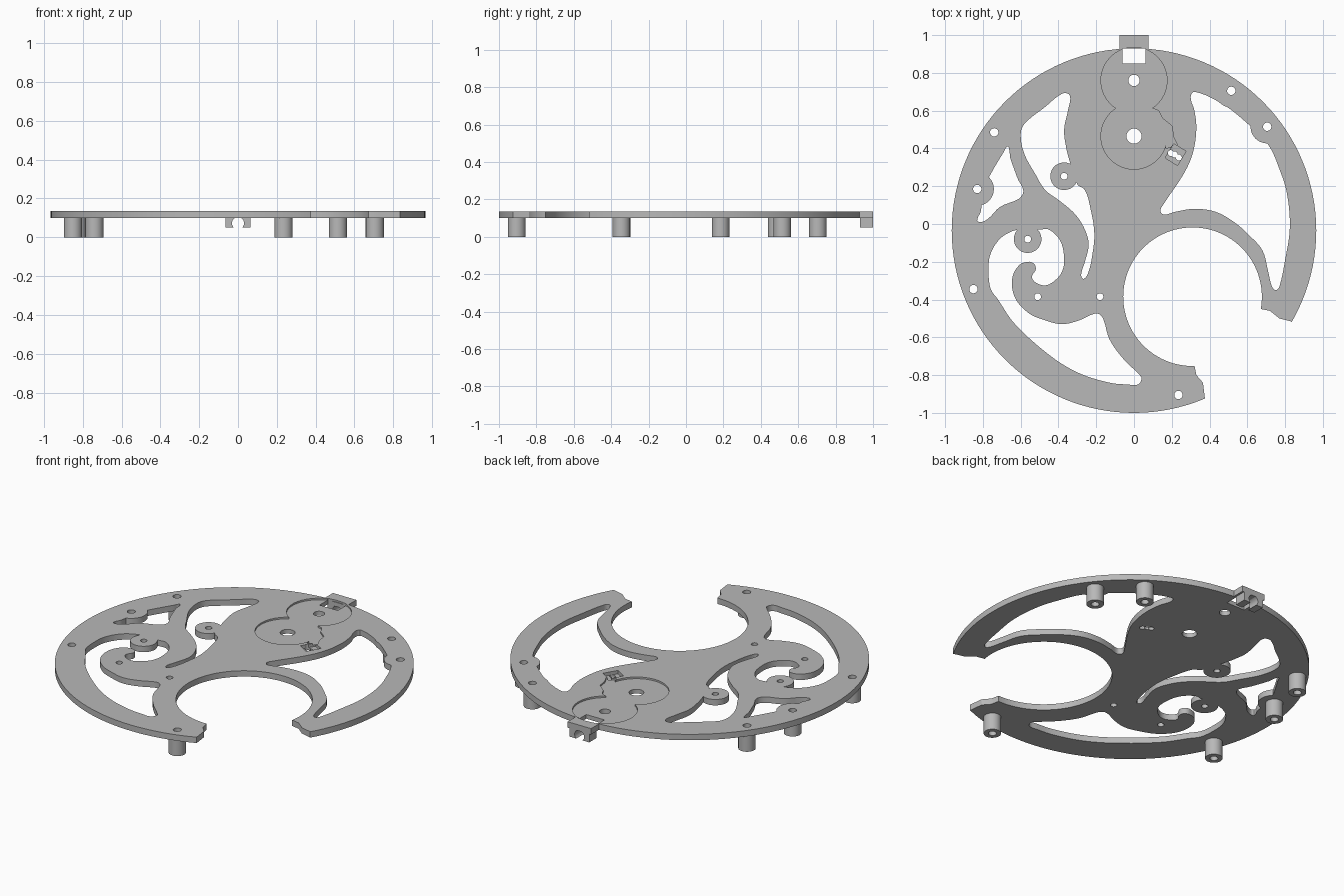
import bpy, bmesh, math
from mathutils import Vector
from mathutils.geometry import interpolate_bezier

default_cube = bpy.data.objects.get("Cube")
if default_cube:
    bpy.data.objects.remove(default_cube, do_unlink=True)

BOTTOM, TOP = 0.10, 0.135
LOW, HIGH = BOTTOM - 0.2, TOP + 0.1
RIM_CENTRE = (0, -0.035)

grey = bpy.data.materials.new("plain grey")
grey.use_nodes = True
grey.diffuse_color = (0.48, 0.48, 0.48, 1)
grey.node_tree.nodes["Principled BSDF"].inputs["Base Color"].default_value = grey.diffuse_color


def prism(name, outline, low, high):
    """Upright solid with the given outline."""
    bm = bmesh.new()
    face = bm.faces.new([bm.verts.new((p[0], p[1], low)) for p in outline])
    extruded = bmesh.ops.extrude_face_region(bm, geom=[face])["geom"]
    moved = [v for v in extruded if isinstance(v, bmesh.types.BMVert)]
    bmesh.ops.translate(bm, verts=moved, vec=(0, 0, high - low))
    bmesh.ops.recalc_face_normals(bm, faces=bm.faces)
    mesh = bpy.data.meshes.new(name)
    bm.to_mesh(mesh)
    bm.free()
    mesh.materials.append(grey)
    obj = bpy.data.objects.new(name, mesh)
    bpy.context.collection.objects.link(obj)
    return obj


def circle(centre, radius, sides=48):
    turns = [math.tau * i / sides for i in range(sides)]
    return [(centre[0] + radius * math.cos(a), centre[1] + radius * math.sin(a)) for a in turns]


def rectangle(left, right, front, back):
    return [(left, front), (right, front), (right, back), (left, back)]


def hundredths(points):
    return [Vector((x / 100, y / 100)) for x, y in points]


def smooth_loop(points, steps=5):
    """Closed smooth outline through a few points."""
    pts = hundredths(points)
    count = len(pts)
    tangents = [(pts[(i + 1) % count] - pts[i - 1]).normalized() for i in range(count)]
    outline = []
    for i in range(count):
        j = (i + 1) % count
        reach = (pts[j] - pts[i]).length * 0.35
        start, end = pts[i] + tangents[i] * reach, pts[j] - tangents[j] * reach
        outline += interpolate_bezier(pts[i], start, end, pts[j], steps + 1)[:-1]
    return outline


def combine(target, other, operation="DIFFERENCE"):
    """Apply a boolean and discard the helper solid."""
    other.hide_render = True
    modifier = target.modifiers.new("shape", "BOOLEAN")
    modifier.operation = operation
    modifier.solver = "EXACT"
    modifier.object = other
    bpy.context.view_layer.update()
    graph = bpy.context.evaluated_depsgraph_get()
    mesh = bpy.data.meshes.new_from_object(target.evaluated_get(graph))
    target.modifiers.clear()
    target.data = mesh
    bpy.data.objects.remove(other, do_unlink=True)


def cut(target, outline, low=LOW, high=HIGH):
    combine(target, prism("cutter", outline, low, high))


# Positions of the legs and of the flat lugs
legs = hundredths([(23.5, -90.5), (-85, -34.5), (-83, 18.5), (-74, 48.5), (51.5, 70.5), (70.5, 51.5)])
lugs = hundredths([(-37, 25.3), (-56.3, -8)])
bosses = [(p, 0.088) for p in legs] + [(p, 0.073) for p in lugs]

# Decorative openings in the plate
right_crescent = [
    (32, 70), (46, 64), (58, 55), (71, 42), (77, 29), (81, 16), (82.5, -2), (80, -19),
    (77, -33), (75, -35), (73, -33), (71, -25), (68, -14), (61, -6), (53, 1), (43, 6.5),
    (32, 8), (22, 6.5), (16, 5), (14, 7), (16, 11), (26, 26), (31, 37), (33, 50),
    (32, 60), (30, 67)]
small_leaf = [
    (-67, 41), (-69, 38), (-75, 28), (-80, 18), (-81, 7), (-83, 2), (-81, 1),
    (-77, 3), (-71, 9), (-59, 15.5), (-62, 25), (-65.5, 35), (-66, 39)]
long_leaf = [
    (-34, 68), (-38, 69), (-47, 62), (-58, 53), (-60, 47), (-58, 37), (-52, 26), (-47, 18),
    (-39, 12), (-31, 5), (-26, -3), (-24, -11), (-26, -20), (-28, -27), (-26.5, -29),
    (-24, -25), (-22, -16), (-21, -5), (-23, 8), (-26, 18), (-30, 21), (-34, 33),
    (-36, 41), (-37, 50), (-35, 60)]
scroll = [
    (-77, -23), (-76, -16), (-72, -9), (-67, -5), (-61, -3), (-50, -3), (-45, -3),
    (-39, -9), (-37, -18), (-38, -25), (-42, -30), (-47, -32.5), (-52, -31), (-54, -28),
    (-52, -24), (-53, -21), (-56, -20), (-61, -22), (-64.5, -29), (-63, -39), (-56, -47),
    (-47, -51), (-38, -53), (-29, -51), (-21, -47.5), (-18, -48), (-16, -51), (-13, -61),
    (-6, -71), (3, -80), (4, -82), (2, -85), (-3, -85), (-13, -84), (-29, -79),
    (-44, -70), (-63, -53), (-72, -40), (-76, -34)]

# Round plate with its back tab
plate = prism("main_plate", circle(RIM_CENTRE, 0.965, 128), BOTTOM, TOP)
combine(plate, prism("tab", rectangle(-0.077, 0.077, 0.88, 1.0), BOTTOM, TOP), "UNION")

# Openings, each leaving material around the bosses
for points in (right_crescent, small_leaf, long_leaf, scroll):
    opening = prism("opening", smooth_loop(points), LOW, HIGH)
    for centre, radius in bosses:
        cut(opening, circle(centre, radius), LOW - 0.1, HIGH + 0.1)
    combine(plate, opening)

# Large round bay and the broken gap in the rim
bay_centre = (0.31, -0.385)
cut(plate, circle(bay_centre, 0.367, 96))
gap = [(31, -38), (32, -75), (33, -80), (36.5, -84), (37.5, -92), (42, -115), (120, -80),
       (83, -51.5), (77, -50), (72, -46), (67, -45)]
cut(plate, hundredths(gap))

# Shallow gear pockets with a lever recess
gear_centres = [(0, 0.76), (0, 0.465)]
floor = TOP - 0.01
for centre in gear_centres:
    cut(plate, circle(centre, 0.175, 72), floor)
lever = [(8, 62), (13, 60), (15, 56), (20, 52), (21, 46), (23, 42), (17, 40), (17, 46), (5, 48)]
cut(plate, hundredths(lever), floor)
cut(plate, hundredths([(21, 42.5), (27.5, 38.5), (23, 31), (16.5, 35)]), TOP - 0.02)

# Through holes
cut(plate, rectangle(-0.06, 0.06, 0.85, 0.93))
for centre, radius in zip(gear_centres, (0.03, 0.04)):
    cut(plate, circle(centre, radius))
for centre in hundredths([(19.5, 37.5), (21.5, 36.8), (23.7, 35.2)]):
    cut(plate, circle(centre, 0.016, 24))
for centre in lugs + hundredths([(-51, -38.5), (-18, -38.5)]):
    cut(plate, circle(centre, 0.018, 32))
for centre in legs:
    cut(plate, circle(centre, 0.022, 32))

# Hollow legs
parts = [plate]
for number, centre in enumerate(legs, 1):
    leg = prism(f"leg_{number}", circle(centre, 0.047, 40), 0, BOTTOM)
    cut(leg, circle(centre, 0.022, 32))
    parts.append(leg)

# Block under the tab with a bore running front to back
block = prism("tab_block", rectangle(-0.065, 0.065, 0.93, 1.0), 0.05, BOTTOM)
bore = prism("bore", circle((0, 0), 0.031), -0.2, 0.2)
bore.rotation_euler.x = math.pi / 2
bore.location = (0, 0.96, 0.073)
combine(block, bore)
parts.append(block)

# Smooth the curved walls, keep the edges sharp
bpy.ops.object.select_all(action="DESELECT")
for part in parts:
    part.select_set(True)
bpy.context.view_layer.objects.active = plate
bpy.ops.object.shade_smooth_by_angle(angle=math.radians(30))
